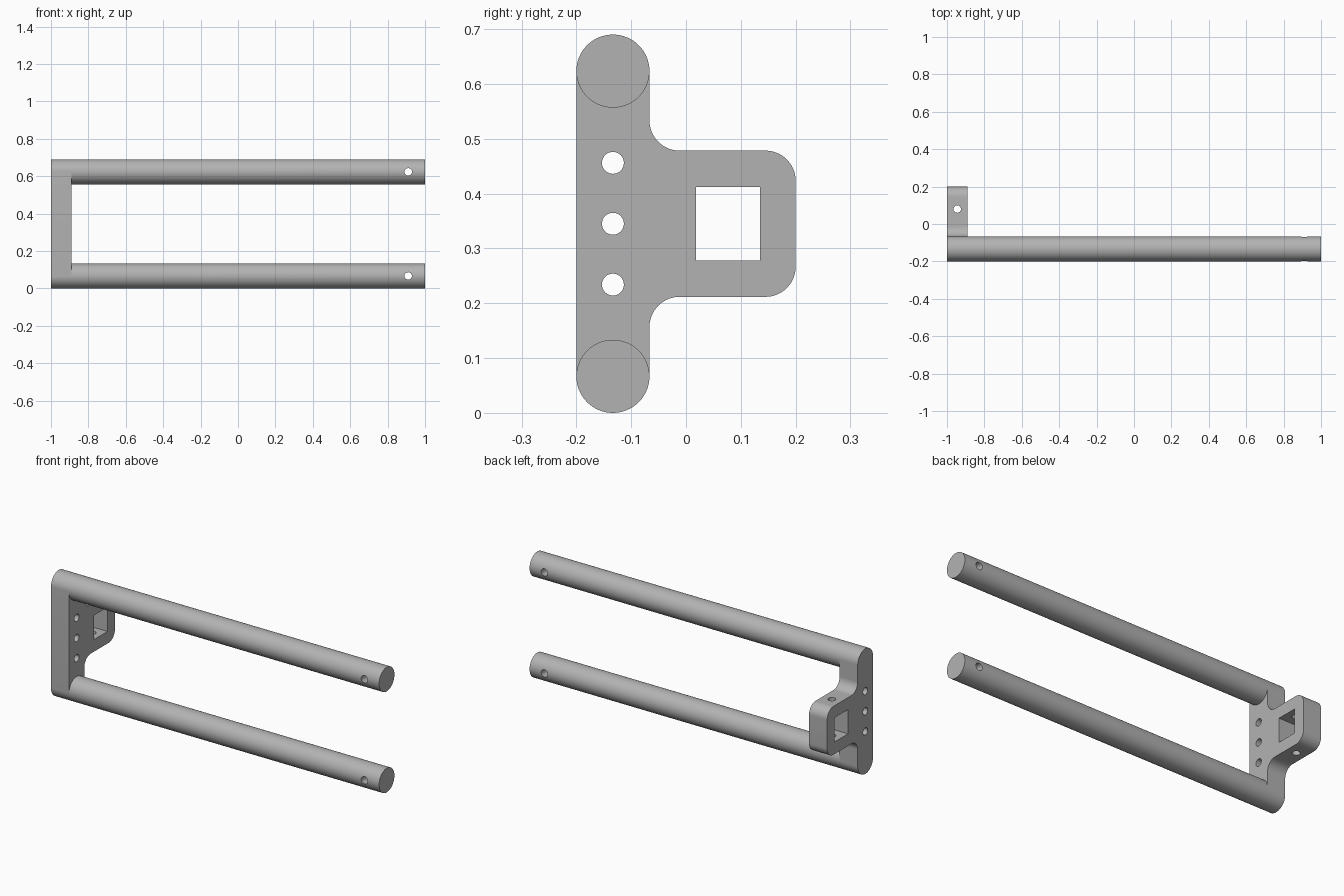
import bpy
import bmesh
from math import cos, sin, radians, pi
from mathutils import Matrix, Vector

if "Cube" in bpy.data.objects:
    bpy.data.objects.remove(bpy.data.objects["Cube"])

# Main dimensions
R = 0.0667                      # rod radius
ROD_Y = -0.1333
LOW, HIGH = R, 0.6233           # rod heights
MID = (LOW + HIGH) / 2
LEFT, PLATE, END = -1.0, -0.89, 1.0
HOLE = 0.02
FILLET = 0.055
SEG = 64

metal = bpy.data.materials.new("grey metal")
metal.use_nodes = True
grey = (0.45, 0.45, 0.45, 1)
metal.diffuse_color = grey
metal.node_tree.nodes["Principled BSDF"].inputs["Base Color"].default_value = grey


def make_object(name, bm):
    bmesh.ops.recalc_face_normals(bm, faces=bm.faces)
    mesh = bpy.data.meshes.new(name)
    bm.to_mesh(mesh)
    bm.free()
    mesh.materials.append(metal)
    obj = bpy.data.objects.new(name, mesh)
    bpy.context.collection.objects.link(obj)
    return obj


def prism(name, outline, x0, x1):
    """Extrude a (y, z) outline along x."""
    bm = bmesh.new()
    face = bm.faces.new([bm.verts.new((x0, y, z)) for y, z in outline])
    out = bmesh.ops.extrude_face_region(bm, geom=[face])["geom"]
    moved = [v for v in out if isinstance(v, bmesh.types.BMVert)]
    bmesh.ops.translate(bm, verts=moved, vec=(x1 - x0, 0, 0))
    return make_object(name, bm)


def arc(cy, cz, r, a0, a1, n):
    angles = [radians(a0 + (a1 - a0) * i / n) for i in range(n + 1)]
    return [(cy + r * cos(a), cz + r * sin(a)) for a in angles]


def drill(name, centre, axis, r, length):
    bm = bmesh.new()
    turn = Vector((0, 0, 1)).rotation_difference(Vector(axis)).to_matrix().to_4x4()
    bmesh.ops.create_cone(bm, cap_ends=True, segments=32, radius1=r, radius2=r,
                          depth=length, matrix=Matrix.Translation(centre) @ turn)
    return make_object(name, bm)


def cut(obj, cutters):
    """Apply boolean cuts, then discard the cutters."""
    bpy.context.view_layer.objects.active = obj
    for c in cutters:
        c.hide_render = True
        mod = obj.modifiers.new("cut", "BOOLEAN")
        mod.operation = "DIFFERENCE"
        mod.solver = "EXACT"
        mod.object = c
        bpy.ops.object.modifier_apply(modifier=mod.name)
        bpy.data.objects.remove(c)


def smooth(obj):
    bpy.ops.object.select_all(action="DESELECT")
    obj.select_set(True)
    bpy.context.view_layer.objects.active = obj
    bpy.ops.object.shade_smooth_by_angle(angle=radians(30))


# Mounting plate: rounded bar with a filleted, round-cornered lug at the back
BACK, HALF = 0.2, 0.1333
upper = arc(BACK - FILLET, MID + HALF - FILLET, FILLET, 0, 90, 16)
upper += arc(ROD_Y + R + FILLET, MID + HALF + FILLET, FILLET, 270, 180, 16)
upper += arc(ROD_Y, HIGH, R, 0, 180, SEG // 2)
lower = [(y, 2 * MID - z) for y, z in reversed(upper)]
plate = prism("mounting_plate", upper + lower, LEFT, PLATE)

mid_x = (LEFT + PLATE) / 2
window = [(0.018, MID - R), (0.135, MID - R), (0.135, MID + R), (0.018, MID + R)]
cutters = [prism("window_cutter", window, LEFT - 0.1, PLATE + 0.1)]
for dz in (-0.111, 0, 0.111):
    cutters.append(drill("bolt_cutter", (mid_x, ROD_Y, MID + dz), (1, 0, 0), HOLE, 0.4))
cutters.append(drill("pin_cutter", (mid_x, 0.08, MID), (0, 0, 1), HOLE, 0.5))
cut(plate, cutters)
smooth(plate)

# Two long rods, each cross-drilled near the free end
for name, z in (("lower_rod", LOW), ("upper_rod", HIGH)):
    rod = prism(name, arc(ROD_Y, z, R, 0, 360, SEG)[:-1], PLATE, END)
    cut(rod, [drill("rod_cutter", (0.91, ROD_Y, z), (0, 1, 0), HOLE, 0.4)])
    smooth(rod)
